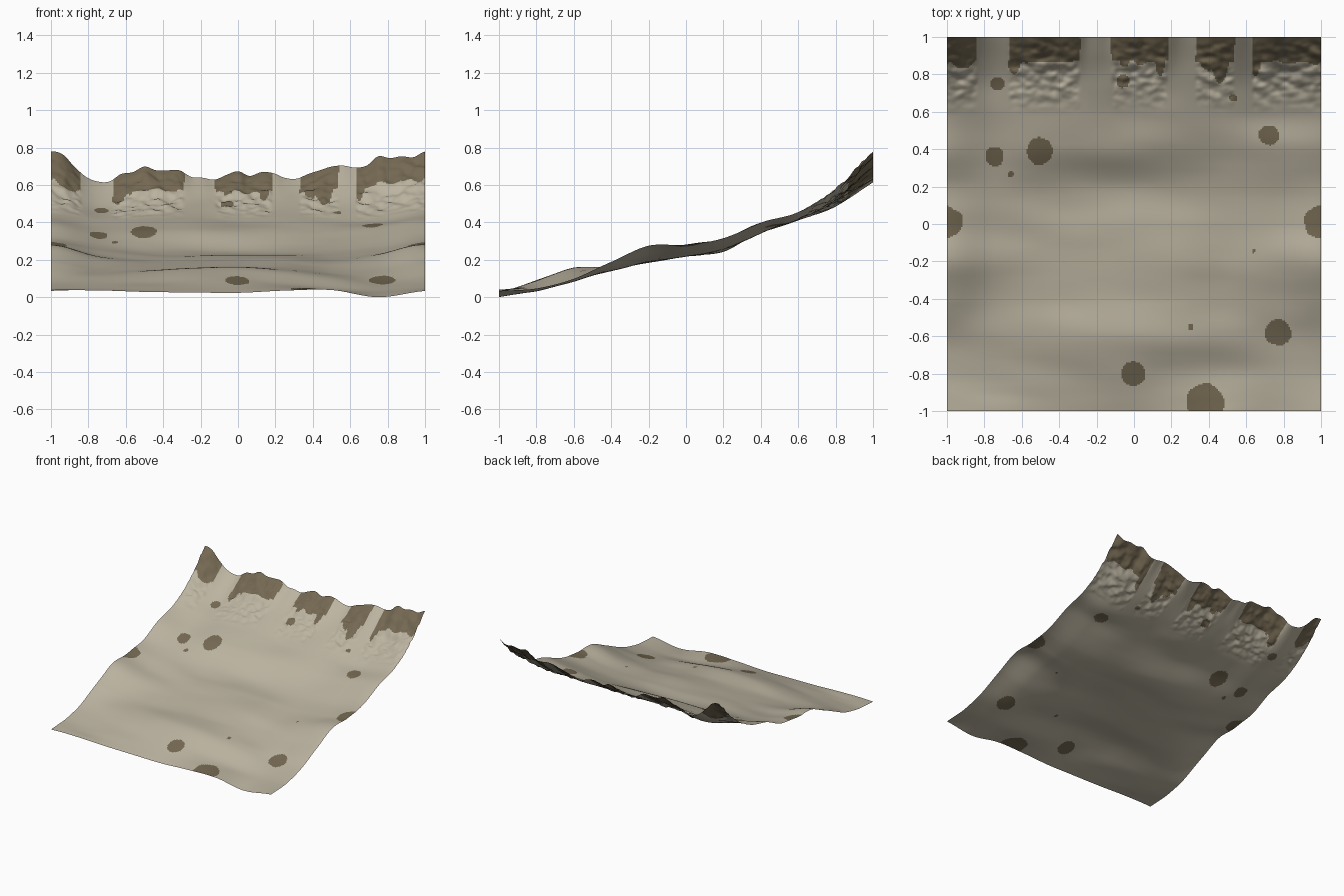
import bpy, bmesh, math
from mathutils import Vector, noise

if "Cube" in bpy.data.objects:
    bpy.data.objects.remove(bpy.data.objects["Cube"])

N = 240  # grid cells per side

# Coarse heights in cm: rows run y = -1..1 (step 0.2), columns x = -1..0.75 (step 0.25, repeating)
SLOPE = [
    [3.5, 3.8, 3.0, 2.7, 2.5, 3.7, 4.0, 0.2],
    [5.0, 5.5, 7.0, 8.5, 9.0, 7.0, 4.5, 3.5],
    [10., 11., 13., 15., 16., 14., 11., 8.5],
    [19., 15., 15., 16., 16.5, 16., 14., 15.],
    [27.5, 21., 18.5, 19., 20., 20.5, 19., 22.],
    [28.3, 23.5, 22., 22., 22.5, 22.5, 22., 24.],
    [31.5, 28., 26., 25., 24.5, 25., 26., 28.5],
    [40., 34.5, 35.8, 36., 35.5, 35., 34.5, 37.],
    [45.5, 41.5, 42.5, 43., 42., 42.5, 42., 42.],
    [58., 49., 52., 52., 52., 51.5, 53., 54.]]
# Crest heights along the back edge, x step 1/16
CREST = [78, 76.5, 70, 64.5, 62, 62, 66, 67, 70, 68, 68, 68, 64.5, 64, 63, 65.5,
         67.5, 65, 67, 66.5, 64, 63.5, 66, 68, 70, 70.5, 69.5, 70.5, 75.5, 74.5, 75.5, 75]
# Smooth chutes through the crest: centre x, half width
CHUTES = [(-.755, .085), (-.205, .085), (.255, .075), (.585, .05)]
# Round earth patches: x, y, radius
SPOTS = [(-.73, .75, .036), (-.06, .765, .035), (.53, .675, .02), (-.745, .36, .05),
         (-.505, .39, .07), (-.66, .265, .018), (.72, .475, .053), (-1, .01, .085),
         (1, .01, .09), (.64, -.145, .01), (.305, -.55, .017), (.77, -.58, .07),
         (-.005, -.8, .065), (.38, -.955, .1)]
# Tongues of dark earth running down from the crest: x, half width, lowest y
TONGUES = [(-.64, .04, .80), (-.38, .05, .87), (-.92, .06, .83), (-.05, .03, .84),
           (.14, .03, .79), (.46, .05, .75), (.40, .05, .82), (.65, .03, .79)]


def catmull(p, t):
    a, b, c, d = p
    return b + .5 * t * (c - a + t * (2 * a - 5 * b + 4 * c - d + t * (3 * (b - c) + d - a)))


def loop_sample(row, u):
    i = math.floor(u)
    return catmull([row[(i + k) % len(row)] for k in (-1, 0, 1, 2)], u - i)


def smooth(a, b, v):
    t = max(0, min(1, (v - a) / (b - a)))
    return t * t * (3 - 2 * t)


def rocky(x):
    """0 inside a chute, 1 on the rough crest."""
    return min(smooth(.9, 1.25, abs(x - c) / w) for c, w in CHUTES)


def height(x, y):
    v = (y + 1) * 5
    i = min(int(v), 9)

    def row(j):
        if j < 0:
            return 2 * row(0) - row(1)
        if j >= 11:
            return 2 * row(10) - row(9)
        if j == 10:
            return loop_sample(CREST, (x + 1) * 16)
        return loop_sample(SLOPE[j], (x + 1) * 4)
    z = catmull([row(i + k) for k in (-1, 0, 1, 2)], v - i) / 100
    # lumpy ground below the crest
    rough = rocky(x) * smooth(.58, .75, y) * (1 - smooth(.95, 1, y))
    z += .017 * rough * noise.noise(Vector((x * 15, y * 24, 3)))
    z += .006 * rough * noise.noise(Vector((x * 32, y * 40, 7)))
    # faint wind ripples
    z += .005 * noise.noise(Vector((x * 3 + y, y * 7, 1))) * smooth(0, .1, y + 1) * (1 - smooth(.8, 1, y))
    return z


def is_earth(x, y):
    wob = noise.noise(Vector((x * 14, y * 14, 5)))
    if any(math.hypot(x - a, y - b) < r * (1 + .12 * wob) for a, b, r in SPOTS):
        return True
    if y < .7 or any(abs(x - c) < w * (1 + .15 * wob) - (1 - y) * .02 for c, w in CHUTES):
        return False
    low = .865 + .03 * wob
    for c, w, yl in TONGUES:
        if abs(x - c) < w:
            low = min(low, yl + (low - yl) * (abs(x - c) / w) ** 2)
    return y > low


def material(name, rgb):
    m = bpy.data.materials.new(name)
    m.diffuse_color = (*rgb, 1)
    m.use_nodes = True
    m.node_tree.nodes["Principled BSDF"].inputs["Base Color"].default_value = m.diffuse_color
    return m


# Ground sheet
bm = bmesh.new()
grid = [[bm.verts.new((-1 + 2 * i / N, -1 + 2 * j / N, 0)) for i in range(N + 1)] for j in range(N + 1)]
for line in grid:
    for v in line:
        v.co.z = height(v.co.x, v.co.y)
lowest = min(v.co.z for v in bm.verts)
for v in bm.verts:
    v.co.z -= lowest
for j in range(N):
    for i in range(N):
        f = bm.faces.new((grid[j][i], grid[j][i + 1], grid[j + 1][i + 1], grid[j + 1][i]))
        c = f.calc_center_median()
        f.material_index = int(is_earth(c.x, c.y))
        f.smooth = True
mesh = bpy.data.meshes.new("hillside_ground")
bm.to_mesh(mesh)
bm.free()
mesh.materials.append(material("pale_sand", (.50, .455, .355)))
mesh.materials.append(material("dark_earth", (.175, .14, .085)))
bpy.context.collection.objects.link(bpy.data.objects.new("hillside_ground", mesh))
